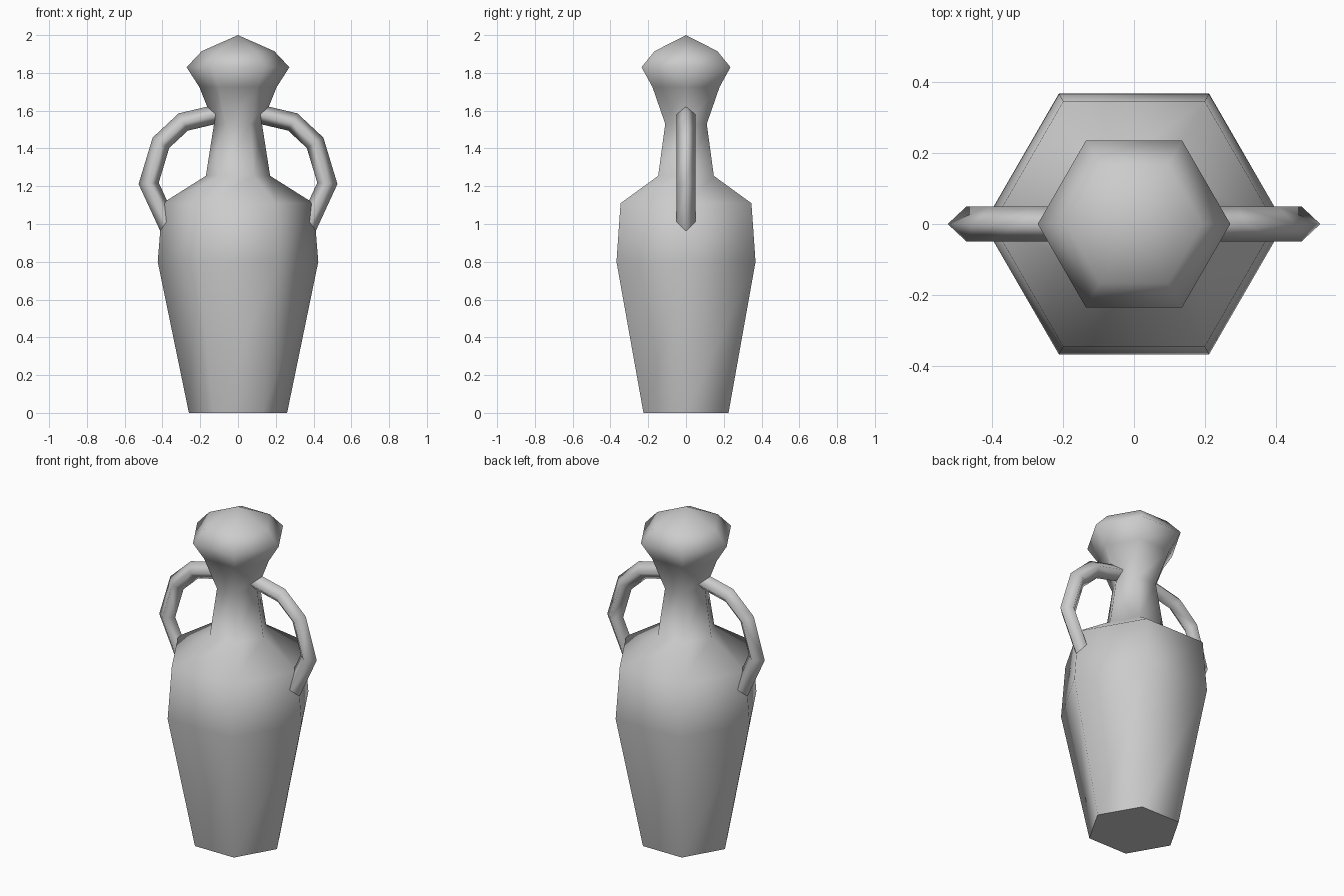
import bpy, bmesh, math
from mathutils import Vector

if "Cube" in bpy.data.objects:
    bpy.data.objects.remove(bpy.data.objects["Cube"])

clay = bpy.data.materials.new("grey_clay")
clay.use_nodes = True
colour = (0.6, 0.6, 0.6, 1)
clay.diffuse_color = colour
clay.node_tree.nodes["Principled BSDF"].inputs["Base Color"].default_value = colour


def loft(name, rings, top_point=None):
    """Skin equal rings of points; round sides are smooth, end caps are flat."""
    bm = bmesh.new()
    loops = [[bm.verts.new(p) for p in ring] for ring in rings]
    n = len(loops[0])
    for a, b in zip(loops, loops[1:]):
        for i in range(n):
            j = (i + 1) % n
            bm.faces.new((a[i], a[j], b[j], b[i])).smooth = True
    caps = [bm.faces.new(loops[0])]
    if top_point:
        tip = bm.verts.new(top_point)
        for i in range(n):
            bm.faces.new((loops[-1][i], loops[-1][(i + 1) % n], tip)).smooth = True
    else:
        caps.append(bm.faces.new(loops[-1]))
    for cap in caps:
        for edge in cap.edges:
            edge.smooth = False
    bmesh.ops.recalc_face_normals(bm, faces=bm.faces)
    mesh = bpy.data.meshes.new(name)
    bm.to_mesh(mesh)
    bm.free()
    mesh.materials.append(clay)
    obj = bpy.data.objects.new(name, mesh)
    bpy.context.collection.objects.link(obj)
    return obj


# Six-sided body, neck and domed stopper in one profile: (radius, height)
profile = [(0.26, 0), (0.425, 0.8), (0.40, 1.11), (0.17, 1.255),
           (0.127, 1.53), (0.205, 1.725), (0.272, 1.83), (0.192, 1.915)]
corners = [i * math.pi / 3 for i in range(6)]
loft("vase_body",
     [[(r * math.cos(a), r * math.sin(a), z) for a in corners] for r, z in profile],
     top_point=(0, 0, 2))

# Arched handles: a diamond section swept with mitred joints
path = [Vector(p) for p in [(0.12, 0, 1.58), (0.29, 0, 1.54), (0.408, 0, 1.43),
                            (0.473, 0, 1.215), (0.366, 0, 0.983)]]
half = 0.05
rings = []
for i, p in enumerate(path):
    before = (p - path[i - 1]).normalized() if i else None
    after = (path[i + 1] - p).normalized() if i + 1 < len(path) else None
    before, after = before or after, after or before
    tangent = (before + after).normalized()
    side = Vector((0, half, 0))
    out = Vector((-tangent.z, 0, tangent.x)) * half / tangent.dot(before)
    rings.append([p + side, p + out, p - side, p - out])

for name, sign in (("left_handle", 1), ("right_handle", -1)):
    loft(name, [[(sign * v.x, v.y, v.z) for v in ring] for ring in rings])
